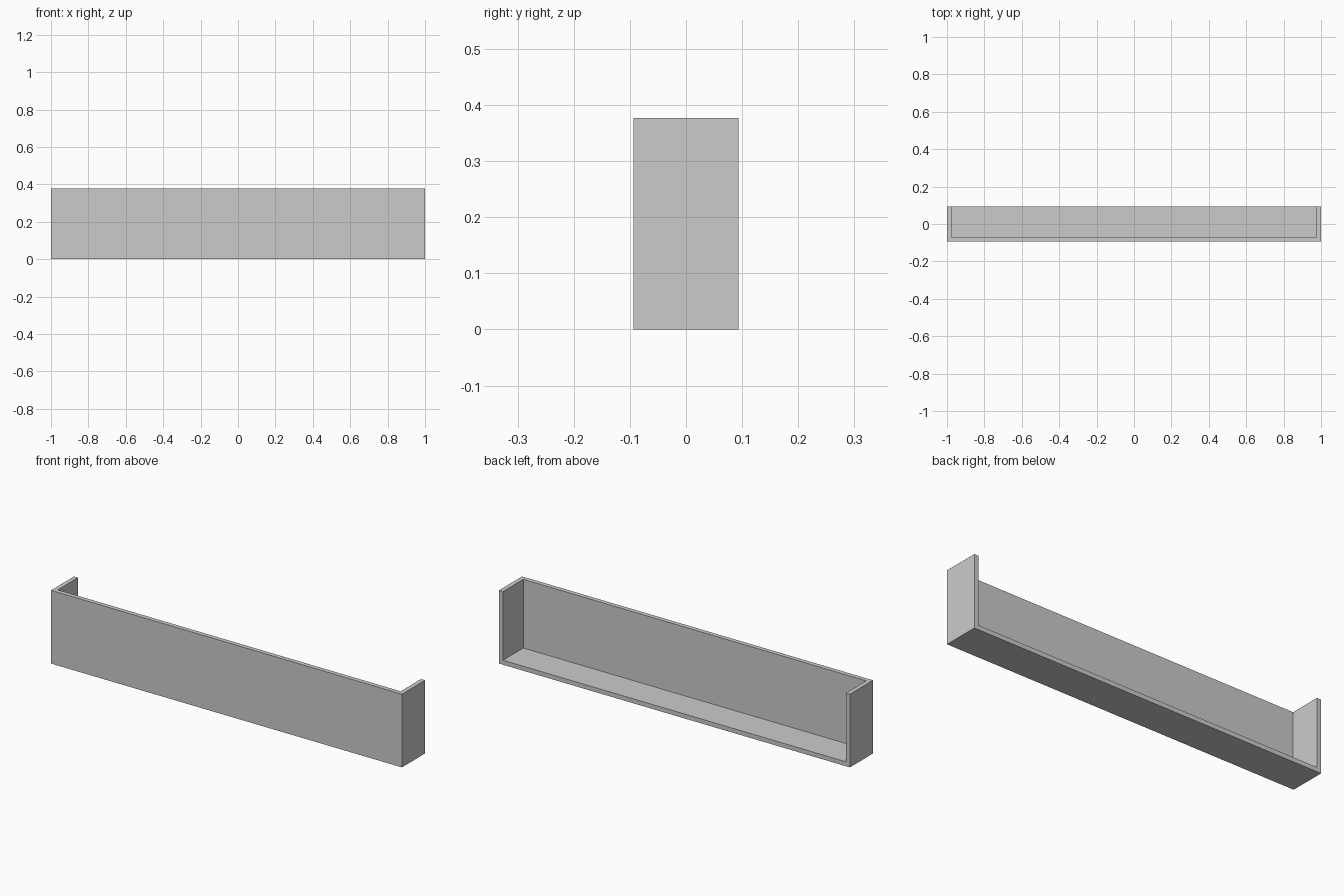
import bpy

if "Cube" in bpy.data.objects:
    bpy.data.objects.remove(bpy.data.objects["Cube"])

W, D, H = 2.0, 0.188, 0.377   # overall size
T = 0.023                     # board thickness


def box(name, lo, hi):
    """Axis-aligned box between two corners."""
    bpy.ops.mesh.primitive_cube_add(size=1, location=[(a + b) / 2 for a, b in zip(lo, hi)])
    ob = bpy.context.object
    ob.name = name
    ob.scale = [b - a for a, b in zip(lo, hi)]
    bpy.ops.object.transform_apply(location=True, rotation=False, scale=True)
    return ob


# Outer block of the tray
tray = box("open_tray", (-W / 2, -D / 2, 0), (W / 2, D / 2, H))

# Hollow, open at the top and back
hollow = box("hollow_cutter", (-W / 2 + T, -D / 2 + T, T), (W / 2 - T, D / 2 + 0.1, H + 0.1))

cut = tray.modifiers.new("hollow", 'BOOLEAN')
cut.operation = 'DIFFERENCE'
cut.solver = 'EXACT'
cut.object = hollow

# Bake the cut, then drop the helper
bpy.context.view_layer.objects.active = tray
bpy.ops.object.modifier_apply(modifier=cut.name)
bpy.data.objects.remove(hollow)
